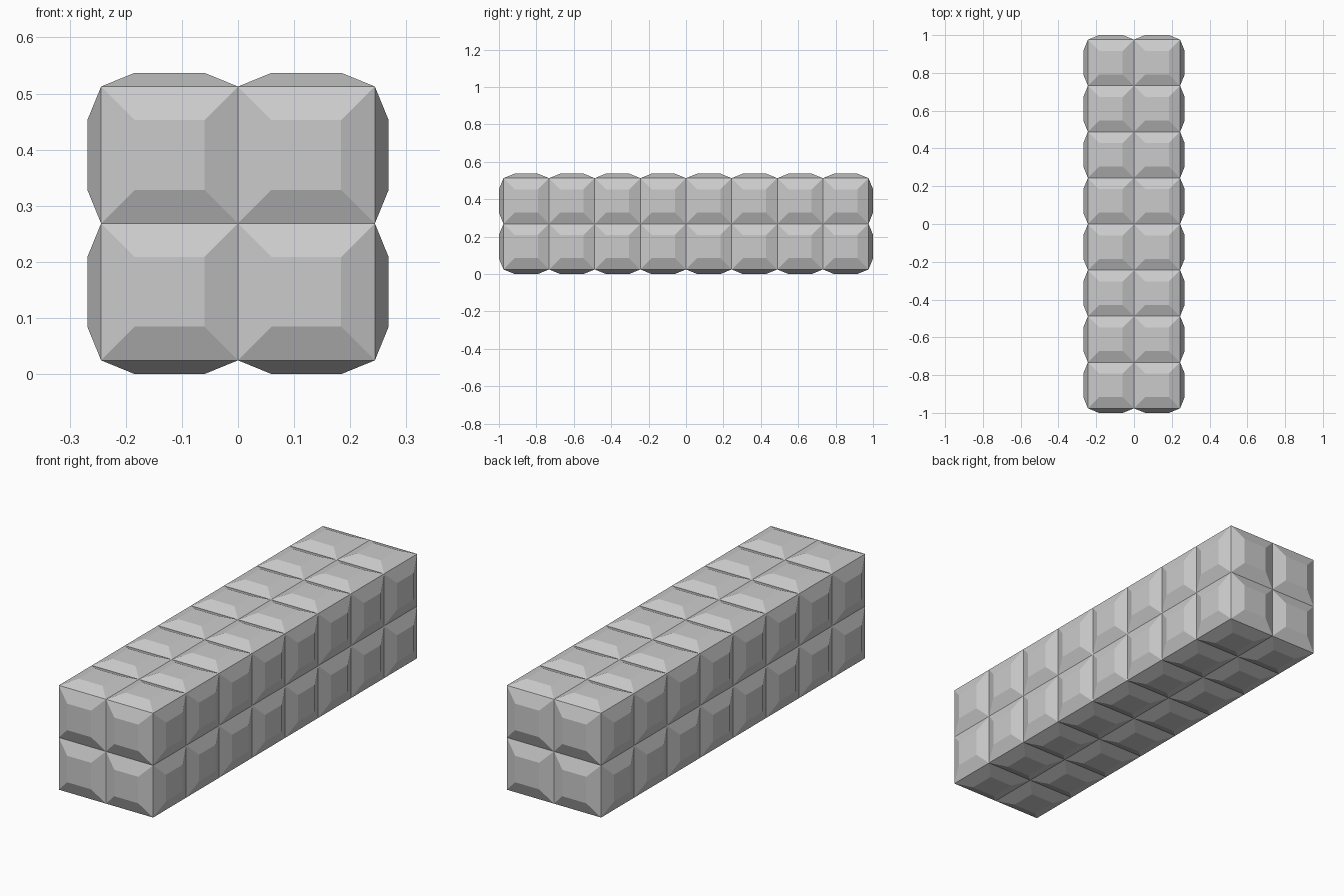
import bpy, bmesh
from mathutils import Matrix, Vector

if "Cube" in bpy.data.objects:
    bpy.data.objects.remove(bpy.data.objects["Cube"])

CELL, RISE, MARGIN = 0.244, 0.0245, 0.06
COUNTS = (2, 8, 2)
size = Vector([n * CELL for n in COUNTS])
centre = Vector((0, 0, size.z / 2 + RISE))

bm = bmesh.new()
# Core bar
bmesh.ops.create_cube(bm, size=1, matrix=Matrix.Translation(centre) @ Matrix.Diagonal((*size, 1)))

# Cut the sides into square cells
for axis, n in enumerate(COUNTS):
    normal = Vector((0, 0, 0))
    normal[axis] = 1
    for i in range(1, n):
        point = centre + normal * (i * CELL - size[axis] / 2)
        bmesh.ops.bisect_plane(bm, geom=bm.verts[:] + bm.edges[:] + bm.faces[:],
                               plane_co=point, plane_no=normal)

# Raise a bevelled pad on every cell
bm.normal_update()
bmesh.ops.inset_individual(bm, faces=bm.faces[:], thickness=MARGIN, depth=RISE,
                           use_even_offset=True)

mesh = bpy.data.meshes.new("block_bar")
bm.to_mesh(mesh)
bm.free()
bpy.context.collection.objects.link(bpy.data.objects.new("block_bar", mesh))
